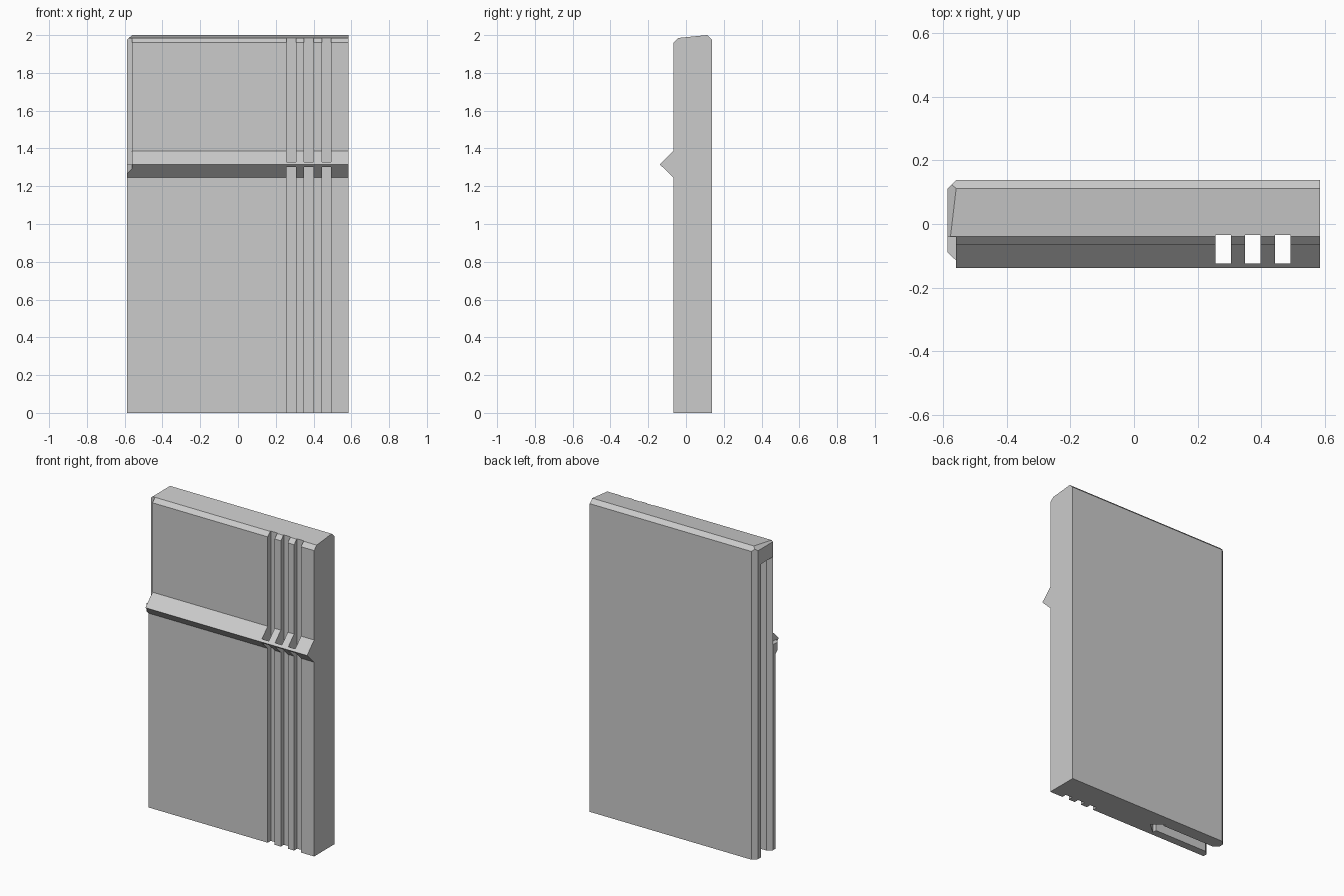
import bpy
import bmesh

if "Cube" in bpy.data.objects:
    bpy.data.objects.remove(bpy.data.objects["Cube"])

grey = bpy.data.materials.new("plain grey")
grey.diffuse_color = (0.6, 0.6, 0.6, 1)
grey.use_nodes = True
grey.node_tree.nodes["Principled BSDF"].inputs["Base Color"].default_value = grey.diffuse_color


def prism(name, outline, axis, lo, hi):
    """Extrude a 2D outline: axis 'x' takes (y, z) points, 'y' takes (x, z), 'z' takes (x, y)."""
    place = {"x": lambda a, b, t: (t, a, b),
             "y": lambda a, b, t: (a, t, b),
             "z": lambda a, b, t: (a, b, t)}[axis]
    bm = bmesh.new()
    ends = [[bm.verts.new(place(a, b, t)) for a, b in outline] for t in (lo, hi)]
    for end in ends:
        bm.faces.new(end)
    n = len(outline)
    for i in range(n):
        j = (i + 1) % n
        bm.faces.new((ends[0][i], ends[0][j], ends[1][j], ends[1][i]))
    bmesh.ops.recalc_face_normals(bm, faces=bm.faces)
    mesh = bpy.data.meshes.new(name)
    bm.to_mesh(mesh)
    bm.free()
    mesh.materials.append(grey)
    obj = bpy.data.objects.new(name, mesh)
    bpy.context.collection.objects.link(obj)
    return obj


def box(name, x, y, z):
    return prism(name, [(x[0], y[0]), (x[1], y[0]), (x[1], y[1]), (x[0], y[1])], "z", *z)


def cut(target, cutter):
    mod = target.modifiers.new("cut", "BOOLEAN")
    mod.operation = "DIFFERENCE"
    mod.solver = "EXACT"
    mod.object = cutter
    bpy.context.view_layer.objects.active = target
    bpy.ops.object.modifier_apply(modifier=mod.name)
    bpy.data.objects.remove(cutter)


# Slab with bevelled top and the pointed ridge across the front
profile = [(-0.066, 0), (0.138, 0), (0.138, 1.975), (0.112, 2.0), (-0.04, 1.985),
           (-0.066, 1.96), (-0.066, 1.387), (-0.138, 1.315), (-0.066, 1.245)]
panel = prism("panel", profile, "x", -0.588, 0.586)

# Three vertical grooves in the front, passing behind the ridge tip
for x in (0.257, 0.35, 0.444):
    cut(panel, box("groove_cutter", (x, x + 0.049), (-0.125, -0.035), (-0.1, 2.1)))

# Barbed slot in the left edge with a flared mouth, closed at the top
slot = [(-0.62, -0.066), (-0.56, -0.015), (-0.18, -0.015), (-0.18, -0.043),
        (-0.11, 0.018), (-0.18, 0.079), (-0.18, 0.055), (-0.56, 0.055), (-0.62, 0.11)]
cut(panel, prism("slot_cutter", slot, "z", -0.1, 1.88))

# Bevels on the left edge: back corner, then top corner
cut(panel, prism("back_bevel_cutter", [(-0.56, 0.138), (-0.62, 0.08), (-0.7, 0.08),
                                       (-0.7, 0.25), (-0.56, 0.25)], "z", -0.1, 2.1))
cut(panel, prism("top_bevel_cutter", [(-0.56, 2.0), (-0.62, 1.95), (-0.7, 1.95),
                                      (-0.7, 2.1), (-0.56, 2.1)], "y", -0.3, 0.3))

# Bevelled left end of the ridge, and the set-back upper front lip
cut(panel, prism("ridge_end_cutter", [(-0.56, -0.115), (-0.56, -0.2), (-0.7, -0.2),
                                      (-0.7, -0.086), (-0.591, -0.086)], "z", 1.2, 1.42))
cut(panel, box("upper_lip_cutter", (-0.7, -0.56), (-0.2, -0.041), (1.316, 2.1)))
